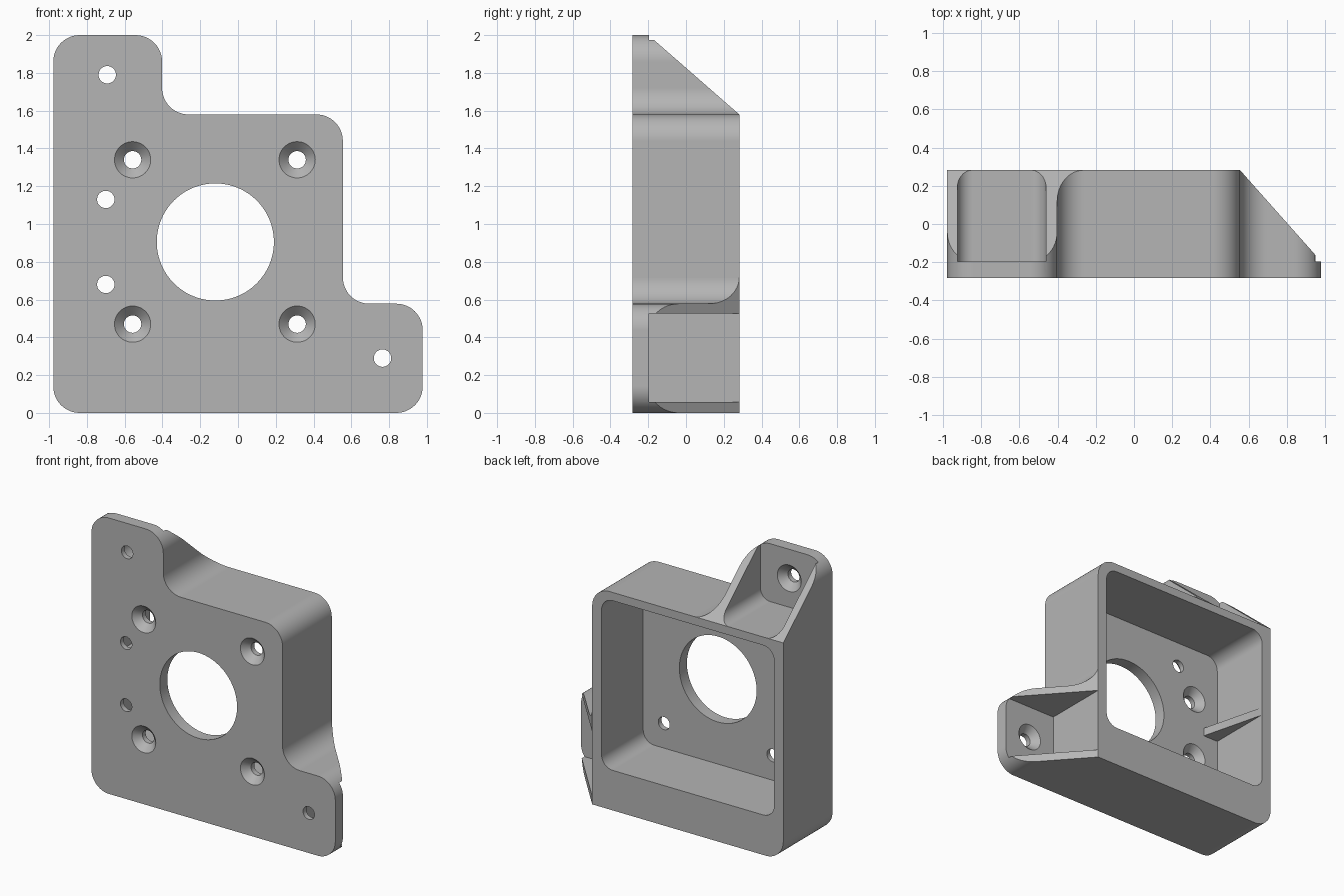
import bpy, bmesh, math
from mathutils import Vector

cube = bpy.data.objects.get("Cube")
if cube:
    bpy.data.objects.remove(cube, do_unlink=True)

W, FRONT, BACK, FLOOR = 0.978, -0.282, 0.282, -0.195
BOX_X, BOX_Z = 0.555, 1.58

grey = bpy.data.materials.new("plain grey")
grey.use_nodes = True
grey.diffuse_color = (0.46, 0.46, 0.46, 1)
grey.node_tree.nodes["Principled BSDF"].inputs["Base Color"].default_value = (0.46, 0.46, 0.46, 1)


def make(name, bm):
    bmesh.ops.recalc_face_normals(bm, faces=bm.faces)
    mesh = bpy.data.meshes.new(name)
    bm.to_mesh(mesh)
    bm.free()
    mesh.materials.append(grey)
    obj = bpy.data.objects.new(name, mesh)
    bpy.context.collection.objects.link(obj)
    return obj


def rounded(corners, radius, steps=12):
    """Round the right-angled corners of a 2D outline."""
    pts = []
    for i, c in enumerate(corners):
        p = Vector(c)
        u = (Vector(corners[i - 1]) - p).normalized()
        v = (Vector(corners[(i + 1) % len(corners)]) - p).normalized()
        centre = p + (u + v) * radius
        for k in range(steps + 1):
            t = math.pi / 2 * k / steps
            pts.append(centre - (v * math.cos(t) + u * math.sin(t)) * radius)
    return pts


def rect(x0, x1, z0, z1):
    return [(x0, z0), (x1, z0), (x1, z1), (x0, z1)]


def prism(name, pts, axis, lo, hi):
    """Extrude a 2D outline along the given axis."""
    place = {"x": lambda a, b, d: (d, a, b),
             "y": lambda a, b, d: (a, d, b),
             "z": lambda a, b, d: (a, b, d)}[axis]
    bm = bmesh.new()
    ends = [[bm.verts.new(place(p[0], p[1], d)) for p in pts] for d in (lo, hi)]
    for ring in ends:
        bm.faces.new(ring)
    for i in range(len(pts)):
        bm.faces.new((ends[0][i - 1], ends[0][i], ends[1][i], ends[1][i - 1]))
    return make(name, bm)


def lathe(name, x, z, profile, sides=48):
    """Revolve (radius, y) points around an axis parallel to y."""
    bm = bmesh.new()
    angles = [math.tau * k / sides for k in range(sides)]
    rings = [[bm.verts.new((x + r * math.cos(a), y, z + r * math.sin(a))) for a in angles]
             for r, y in profile]
    bm.faces.new(rings[0])
    bm.faces.new(rings[-1])
    for low, high in zip(rings, rings[1:]):
        for i in range(sides):
            bm.faces.new((low[i - 1], low[i], high[i], high[i - 1]))
    return make(name, bm)


def combine(target, tool, operation="DIFFERENCE"):
    mod = target.modifiers.new("combine", "BOOLEAN")
    mod.operation, mod.solver, mod.object = operation, "EXACT", tool
    bpy.ops.object.select_all(action="DESELECT")
    bpy.context.view_layer.objects.active = target
    target.select_set(True)
    bpy.ops.object.modifier_apply(modifier=mod.name)
    bpy.data.objects.remove(tool, do_unlink=True)


# Body: stepped outline with two ears
outline = [(-W, 0), (W, 0), (W, 0.578), (BOX_X, 0.578),
           (BOX_X, BOX_Z), (-0.402, BOX_Z), (-0.402, 2), (-W, 2)]
body = prism("mounting_bracket", rounded(outline, 0.14), "y", FRONT, BACK)

# Sloped backs of the two ears
side_slope = [(BOX_X, BACK), (0.952, -0.165), (0.952, FLOOR), (1.3, FLOOR), (1.3, 0.5), (BOX_X, 0.5)]
combine(body, prism("side_slope_cutter", side_slope, "z", -0.1, 0.9))
top_slope = [(BACK, BOX_Z), (-0.17, 1.975), (FLOOR, 1.975), (FLOOR, 2.3), (0.5, 2.3), (0.5, BOX_Z)]
combine(body, prism("top_slope_cutter", top_slope, "x", -1.2, -0.2))

# Open pockets in the ears
combine(body, prism("side_pocket_cutter", rect(BOX_X, 1.2, 0.058, 0.525), "y", FLOOR, 0.4))
combine(body, prism("top_pocket_cutter", rounded(rect(-0.925, -0.46, BOX_Z, 2.3), 0.08), "y", FLOOR, 0.4))

# Main pocket in the back, with its tapered rib
combine(body, prism("main_pocket_cutter", rounded(rect(-0.905, 0.48, 0.29, 1.52), 0.09), "y", FLOOR, 0.4))
rib = [(-0.94, FLOOR - 0.03), (-0.785, FLOOR - 0.03), (-0.785, FLOOR), (-0.905, BACK - 0.01), (-0.94, BACK - 0.01)]
combine(body, prism("rib", rib, "z", 0.875, 0.935), "UNION")

# Large centre bore
combine(body, lathe("bore_cutter", -0.12, 0.905, [(0.31, -0.4), (0.31, 0)], 96))

# Four holes countersunk from the front
for x in (-0.558, 0.313):
    for z in (0.47, 1.34):
        combine(body, lathe("front_hole_cutter", x, z,
                            [(0.146, FRONT - 0.05), (0.046, FRONT + 0.05), (0.046, 0)]))

# Four holes countersunk from the back
for x, z in ((-0.692, 1.79), (-0.7, 1.13), (-0.7, 0.68), (0.765, 0.29)):
    combine(body, lathe("back_hole_cutter", x, z,
                        [(0.146, FLOOR + 0.05), (0.046, FLOOR - 0.05), (0.046, -0.4)]))

# Smooth rounds, crisp edges
bpy.ops.object.shade_smooth_by_angle(angle=math.radians(25))
weighted = body.modifiers.new("weighted_normals", "WEIGHTED_NORMAL")
weighted.keep_sharp = True
